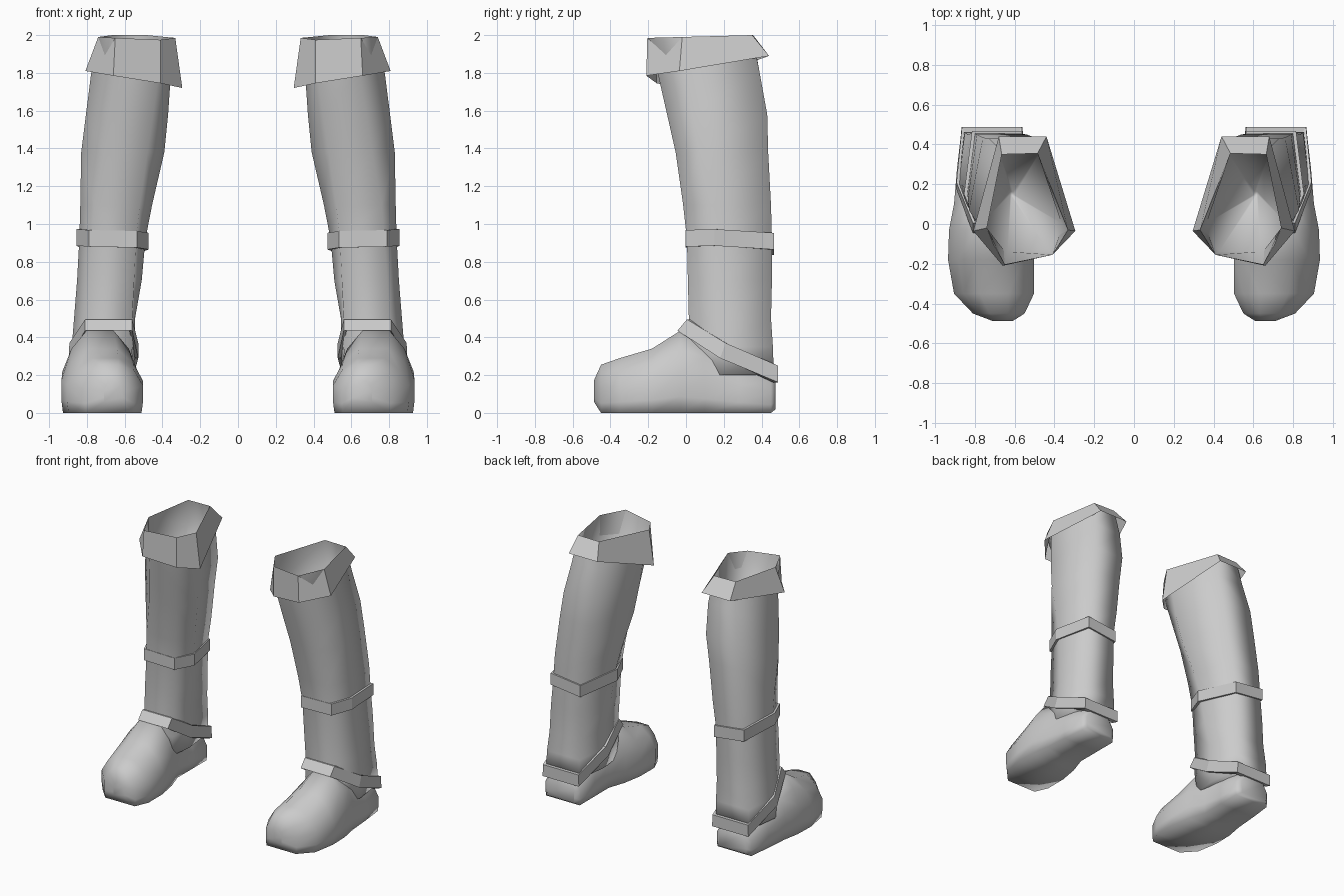
import bpy, bmesh, math
from mathutils import Vector

cube = bpy.data.objects.get("Cube")
if cube:
    bpy.data.objects.remove(cube, do_unlink=True)

grey = bpy.data.materials.new("plain_grey")
grey.use_nodes = True
GREY = (0.6, 0.6, 0.6, 1.0)
grey.diffuse_color = GREY
grey.node_tree.nodes["Principled BSDF"].inputs["Base Color"].default_value = GREY


def loft(name, rings, capped=False, loop=False, smooth=None):
    """Skin equal-length rings of points, then mirror to the other foot."""
    bm = bmesh.new()
    vs = [[bm.verts.new(p) for p in r] for r in rings]
    n = len(vs[0])
    pairs = list(zip(vs, vs[1:])) + ([(vs[-1], vs[0])] if loop else [])
    for a, b in pairs:
        for i in range(n):
            j = (i + 1) % n
            bm.faces.new((a[i], a[j], b[j], b[i]))
    if capped:
        bm.faces.new(vs[0][::-1])
        bm.faces.new(vs[-1])
    if loop or capped:
        bmesh.ops.recalc_face_normals(bm, faces=bm.faces)
    me = bpy.data.meshes.new(name)
    bm.to_mesh(me)
    bm.free()
    me.materials.append(grey)
    ob = bpy.data.objects.new(name, me)
    bpy.context.collection.objects.link(ob)
    bpy.ops.object.select_all(action='DESELECT')
    ob.select_set(True)
    bpy.context.view_layer.objects.active = ob
    if smooth:
        bpy.ops.object.shade_smooth_by_angle(angle=math.radians(smooth))
    ob.modifiers.new("Mirror", 'MIRROR').use_mirror_merge = False


def shrink(ring, s):
    """Copy of a ring scaled about its centre, keeping its heights."""
    c = sum((Vector(p) for p in ring), Vector()) / len(ring)
    return [(c.x + (p[0] - c.x) * s, c.y + (p[1] - c.y) * s, p[2]) for p in ring]


# Ring order: front inner, front outer, side outer, back outer, back inner, side inner
cuff_top = [(.41, -.155, 1.975), (.65, -.205, 1.985), (.74, -.02, 1.99),
            (.665, .35, 2.0), (.485, .355, 2.0), (.332, -.03, 1.985)]
cuff_low = [(.41, -.155, 1.745), (.66, -.21, 1.785), (.808, -.035, 1.81),
            (.68, .44, 1.89), (.44, .44, 1.89), (.295, -.035, 1.72)]
loft("cuff", [cuff_low, cuff_top])

# Shaft: z, front x pair, side x pair, back x pair, front / side / back y
SHAFT = [
    (.20, .57, .83, .55, .89, .58, .855, .03, .20, .465),
    (.35, .56, .82, .545, .88, .575, .85, .01, .20, .46),
    (.50, .56, .80, .545, .868, .575, .835, .015, .20, .45),
    (.70, .55, .79, .51, .852, .575, .82, .01, .18, .455),
    (.92, .54, .775, .49, .84, .57, .80, .005, .16, .455),
    (1.10, .52, .76, .455, .835, .54, .79, -.015, .13, .45),
    (1.38, .48, .71, .39, .83, .50, .76, -.055, .07, .435),
    (1.58, .45, .68, .37, .805, .47, .73, -.10, .03, .43),
    (1.80, .42, .64, .355, .777, .46, .69, -.15, .00, .39),
]
rings = [[(fi, yf, z), (fo, yf, z), (so, ys, z), (bo, yb, z), (bi, yb, z), (si, ys, z)]
         for z, fi, fo, si, so, bi, bo, yf, ys, yb in SHAFT]
# The opening folds over the rim and narrows into the leg
rings += [cuff_top, shrink(rings[8], .95), shrink(rings[6], .05)]
loft("boot_shaft", rings, capped=True, smooth=150)

# Foot: y, inner x, outer x, bottom z, top z
FOOT = [
    (-.488, .61, .71, .06, .17),
    (-.45, .55, .81, .0, .255),
    (-.35, .503, .905, .0, .29),
    (-.18, .503, .935, .0, .34),
    (-.03, .53, .93, .0, .435),
    (.10, .575, .905, .0, .38),
    (.28, .575, .89, .0, .28),
    (.45, .575, .87, .0, .22),
    (.475, .61, .84, .02, .20),
]
# Half cross-section: inset as a share of width, height as a share of the whole
SECTION = [(.02, 0), (0, .2), (0, .5), (.12, .78), (.32, 1)]
rings = []
for y, xi, xo, z0, z1 in FOOT:
    w, h = xo - xi, z1 - z0
    rings.append([(xo - w * f, y, z0 + h * t) for f, t in SECTION] +
                 [(xi + w * f, y, z0 + h * t) for f, t in reversed(SECTION)])
loft("boot_foot", rings, capped=True, smooth=150)


def strap(name, low, high):
    """Closed hexagonal band with a little thickness."""
    loft(name, [low, high, shrink(high, .9), shrink(low, .9)], loop=True)


# Calf strap
calf = [(.535, -.003), (.79, -.003), (.855, .15), (.815, .467), (.565, .467), (.473, .15)]
calf_z = [.875, .88, .885, .865, .835, .865]
strap("calf_strap", [(x, y, z) for (x, y), z in zip(calf, calf_z)],
      [(x, y, z + .088) for (x, y), z in zip(calf, calf_z)])

# Ankle strap, sloping down from the instep to the heel
strap("ankle_strap",
      [(.56, -.045, .435), (.81, -.045, .435), (.895, .18, .29),
       (.867, .488, .162), (.562, .488, .162), (.528, .18, .29)],
      [(.56, .005, .495), (.81, .005, .495), (.893, .21, .37),
       (.865, .488, .25), (.565, .488, .25), (.528, .21, .37)])
